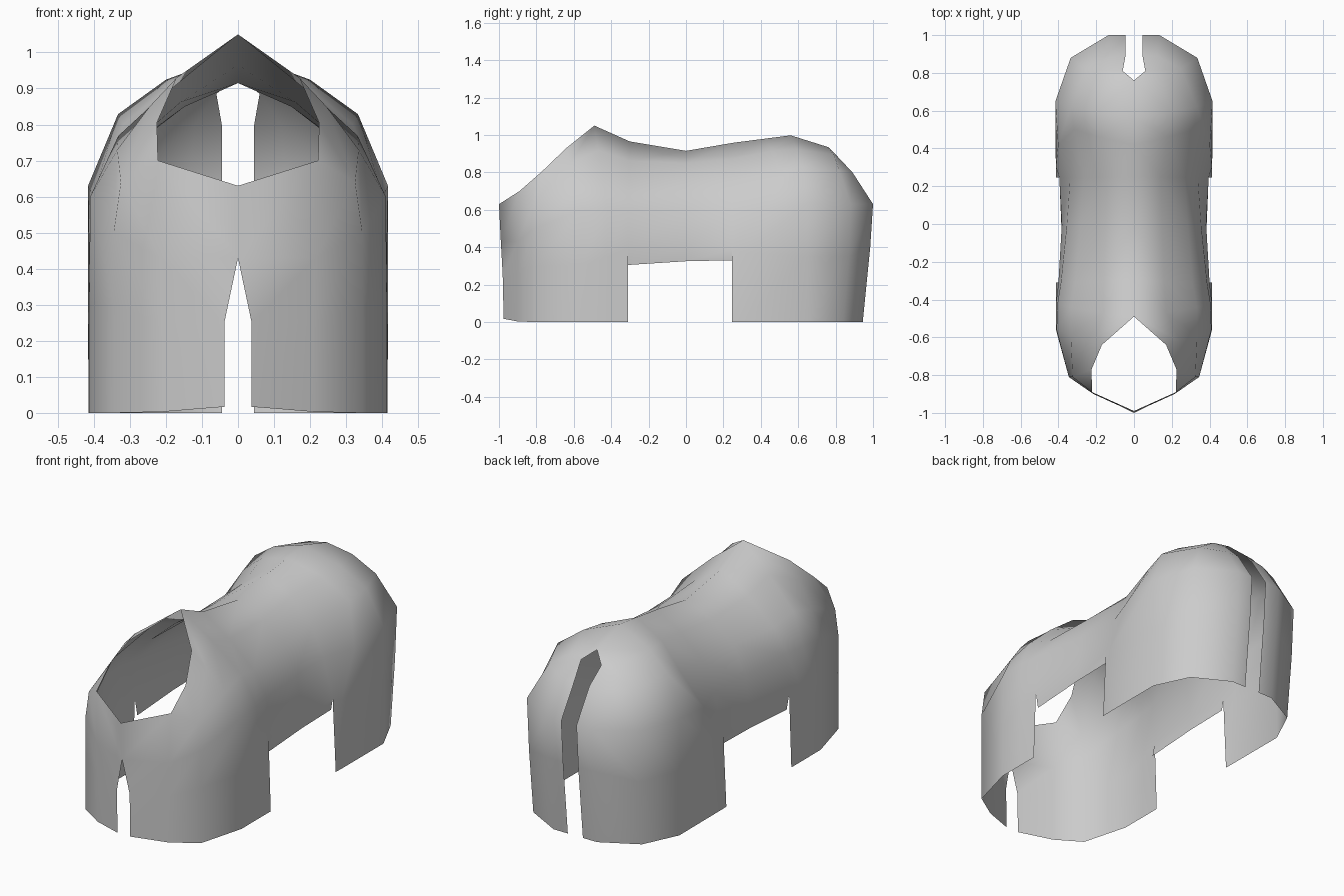
import bpy, bmesh

if "Cube" in bpy.data.objects:
    bpy.data.objects.remove(bpy.data.objects["Cube"])

ROWS = 6


def section(y_low, y_top, hem, w_hem, z_slit, w_slit, w, z_sh, z_top, fx, fz):
    """Half cross-section from hem to spine: straight skirt, then rounded back."""
    pts = [(w_hem, y_low, hem), (w_slit, y_low, z_slit), (w, y_low, z_sh)]
    for i in range(3):
        t = (i + 1) / 3
        y = y_low + (y_top - y_low) * t
        pts.append((w * fx[i], y, z_sh + (z_top - z_sh) * fz[i]))
    return pts


# Upper cross-sections shared by neighbouring panels
front_seam = (.39, .40, .387, .61, .965, (.80, .41, 0), (.34, .71, 1))
rear_seam = (.39, .395, .338, .60, .958, (.79, .42, 0), (.43, .76, 1))

# Chest skirt: front slit at the centre, neck opening along the top
chest = [
    [(.038, -.975, .017), (.038, -.98, .25), (0, -.99, .43), (0, -1, .63)],
    [(.21, -.90, .003), (.21, -.90, .25), (.215, -.90, .43), (.222, -.89, .70)],
    [(.345, -.81, 0), (.345, -.81, .3), (.345, -.81, .5), (.325, -.81, .64), (.225, -.77, .805)],
    [(.413, -.56, 0), (.413, -.56, .3), (.41, -.56, .60), (.335, -.59, .73),
     (.245, -.62, .85), (.17, -.64, .93)],
    section(-.42, -.49, 0, .413, .35, .413, .405, .61, 1.05, (.82, .42, 0), (.36, .70, 1)),
    section(-.31, -.30, 0, .413, *front_seam),
]

# Saddle panel: shorter hem, shares its upper edges with chest and rump
back = [
    section(-.31, -.30, .305, .385, *front_seam),
    section(0, 0, .325, .385, .40, .382, .355, .60, .915, (.80, .42, 0), (.46, .79, 1)),
    section(.245, .25, .33, .385, *rear_seam),
]

# Rump skirt: bulges out behind the waist, tail slot at the centre of the rear
rump = [
    section(.245, .25, 0, .413, *rear_seam),
    [(.414, .30, 0), (.412, .30, .37), (.402, .42, .60), (.318, .50, .80),
     (.18, .46, .915), (0, .42, .98)],
    section(.65, .56, 0, .415, .35, .416, .416, .63, .998, (.80, .48, 0), (.54, .80, 1)),
    [(.325, .84, 0), (.33, .87, .35), (.335, .88, .63), (.25, .82, .81),
     (.13, .79, .895), (0, .76, .935)],
    [(.13, .945, 0), (.13, .985, .4), (.135, 1, .63), (.12, .89, .80),
     (.06, .81, .885), (0, .76, .935)],
    [(.045, .945, 0), (.045, .985, .4), (.045, 1, .63), (.045, .89, .80),
     (.06, .81, .885), (0, .76, .935)],
]


def add_panel(bm, columns):
    """Skin neighbouring columns; short columns end in a fan at their last point."""
    cache = {}

    def vert(p):
        key = tuple(round(c, 4) for c in p)
        if key not in cache:
            cache[key] = bm.verts.new(p)
        return cache[key]

    grid = []
    for col in columns:
        verts = [vert(p) for p in col]
        grid.append(verts + [verts[-1]] * (ROWS - len(verts)))
    for a, b in zip(grid, grid[1:]):
        for r in range(ROWS - 1):
            ring = list(dict.fromkeys((a[r], b[r], b[r + 1], a[r + 1])))
            if len(ring) > 2:
                bm.faces.new(ring)


# Cloth cover: one half, welded along the shared seams, then mirrored
bm = bmesh.new()
for panel in (chest, back, rump):
    add_panel(bm, panel)
bmesh.ops.remove_doubles(bm, verts=bm.verts[:], dist=.001)
bmesh.ops.mirror(bm, geom=bm.verts[:] + bm.edges[:] + bm.faces[:],
                 axis='X', merge_dist=.001)
bmesh.ops.remove_doubles(bm, verts=bm.verts[:], dist=.001)
bmesh.ops.recalc_face_normals(bm, faces=bm.faces[:])
# Make the cloth face outwards
if sum(f.normal.dot(f.calc_center_median()) for f in bm.faces) < 0:
    bmesh.ops.reverse_faces(bm, faces=bm.faces[:])
for f in bm.faces:
    f.smooth = True
mesh = bpy.data.meshes.new("cloth_cover")
bm.to_mesh(mesh)
bm.free()

grey = bpy.data.materials.new("light_grey_cloth")
grey.diffuse_color = (.6, .6, .6, 1)
grey.use_nodes = True
grey.node_tree.nodes["Principled BSDF"].inputs["Base Color"].default_value = grey.diffuse_color
mesh.materials.append(grey)
cover = bpy.data.objects.new("cloth_cover", mesh)
bpy.context.collection.objects.link(cover)
